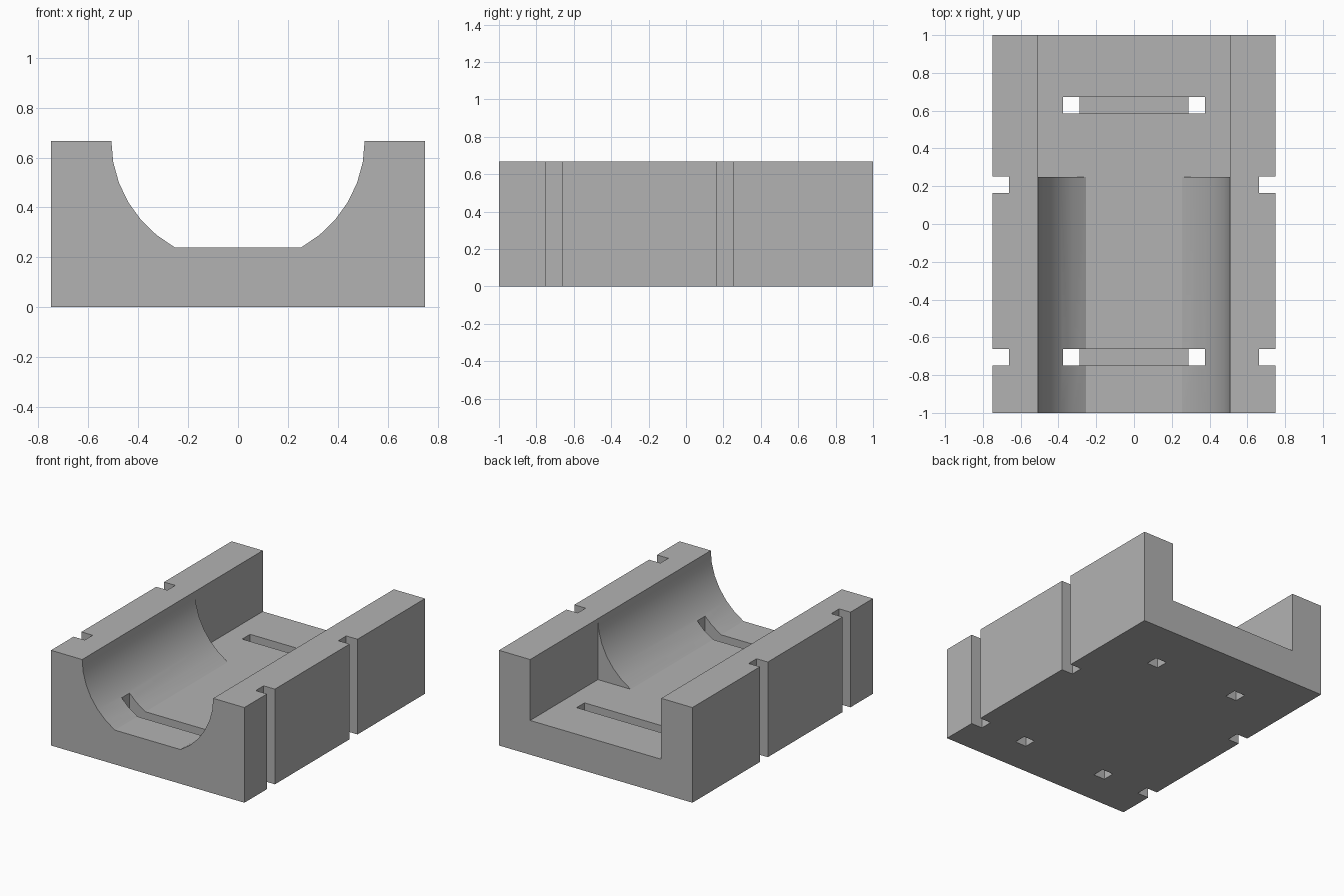
import bpy, bmesh
from math import sin, cos, radians

cube = bpy.data.objects.get("Cube")
if cube:
    bpy.data.objects.remove(cube, do_unlink=True)

HEIGHT, FLOOR, HALF_CHANNEL = 0.667, 0.24, 0.508
TIE = 0.0875                      # width of slots and notches

grey = bpy.data.materials.new("plain_grey")
grey.use_nodes = True
grey.diffuse_color = (0.448, 0.448, 0.448, 1)
grey.node_tree.nodes["Principled BSDF"].inputs["Base Color"].default_value = grey.diffuse_color


def prism(name, points, direction):
    """Extrude a closed outline along a direction."""
    bm = bmesh.new()
    face = bm.faces.new([bm.verts.new(p) for p in points])
    moved = bmesh.ops.extrude_face_region(bm, geom=[face])["geom"]
    bmesh.ops.translate(bm, vec=direction, verts=[v for v in moved if isinstance(v, bmesh.types.BMVert)])
    bmesh.ops.recalc_face_normals(bm, faces=bm.faces)
    mesh = bpy.data.meshes.new(name)
    bm.to_mesh(mesh)
    bm.free()
    mesh.materials.append(grey)
    obj = bpy.data.objects.new(name, mesh)
    bpy.context.collection.objects.link(obj)
    return obj


def box(name, x0, x1, y0, y1, z0, z1):
    return prism(name, [(x0, y0, z0), (x1, y0, z0), (x1, y1, z0), (x0, y1, z0)], (0, 0, z1 - z0))


# Block footprint with two tie notches per side
side = [(0.75, -1)]
for y in (-0.75, 0.165):
    side += [(0.75, y), (0.75 - TIE, y), (0.75 - TIE, y + TIE), (0.75, y + TIE)]
side.append((0.75, 1))
outline = side + [(-x, y) for x, y in reversed(side)]
block = prism("cradle_block", [(x, y, 0) for x, y in outline], (0, 0, HEIGHT))

# Rounded front channel with a flat floor
arc = [(HALF_CHANNEL * cos(radians(a)), HEIGHT - (HEIGHT - FLOOR) * sin(radians(a)) / sin(radians(60)))
       for a in range(0, 61, 10)]
right = [(HALF_CHANNEL, 1)] + arc
channel = right + [(-x, z) for x, z in reversed(right)]
cutters = [
    prism("channel_cutter", [(x, -1.2, z) for x, z in channel], (0, 1.6, 0)),
    box("rear_bay_cutter", -HALF_CHANNEL, HALF_CHANNEL, 0.25, 1.2, FLOOR, 1),
]

# Cross slots with a through hole at each end
for y in (-0.75, 0.585):
    cutters.append(box("slot_cutter", -0.377, 0.377, y, y + TIE, FLOOR - TIE, 0.6))
    for x in (-0.377, 0.377 - TIE):
        cutters.append(box("hole_cutter", x, x + TIE, y, y + TIE, -0.1, 0.5))

for cutter in cutters:
    cutter.hide_render = True
    mod = block.modifiers.new(cutter.name, "BOOLEAN")
    mod.operation, mod.solver, mod.object = "DIFFERENCE", "EXACT", cutter

# Bake the cuts, then drop the cutters
bpy.context.view_layer.update()
depsgraph = bpy.context.evaluated_depsgraph_get()
result = bpy.data.meshes.new_from_object(block.evaluated_get(depsgraph))
block.modifiers.clear()
block.data = result
for cutter in cutters:
    bpy.data.objects.remove(cutter, do_unlink=True)

bpy.ops.object.select_all(action="DESELECT")
block.select_set(True)
bpy.context.view_layer.objects.active = block
bpy.ops.object.shade_smooth_by_angle(angle=radians(20))
